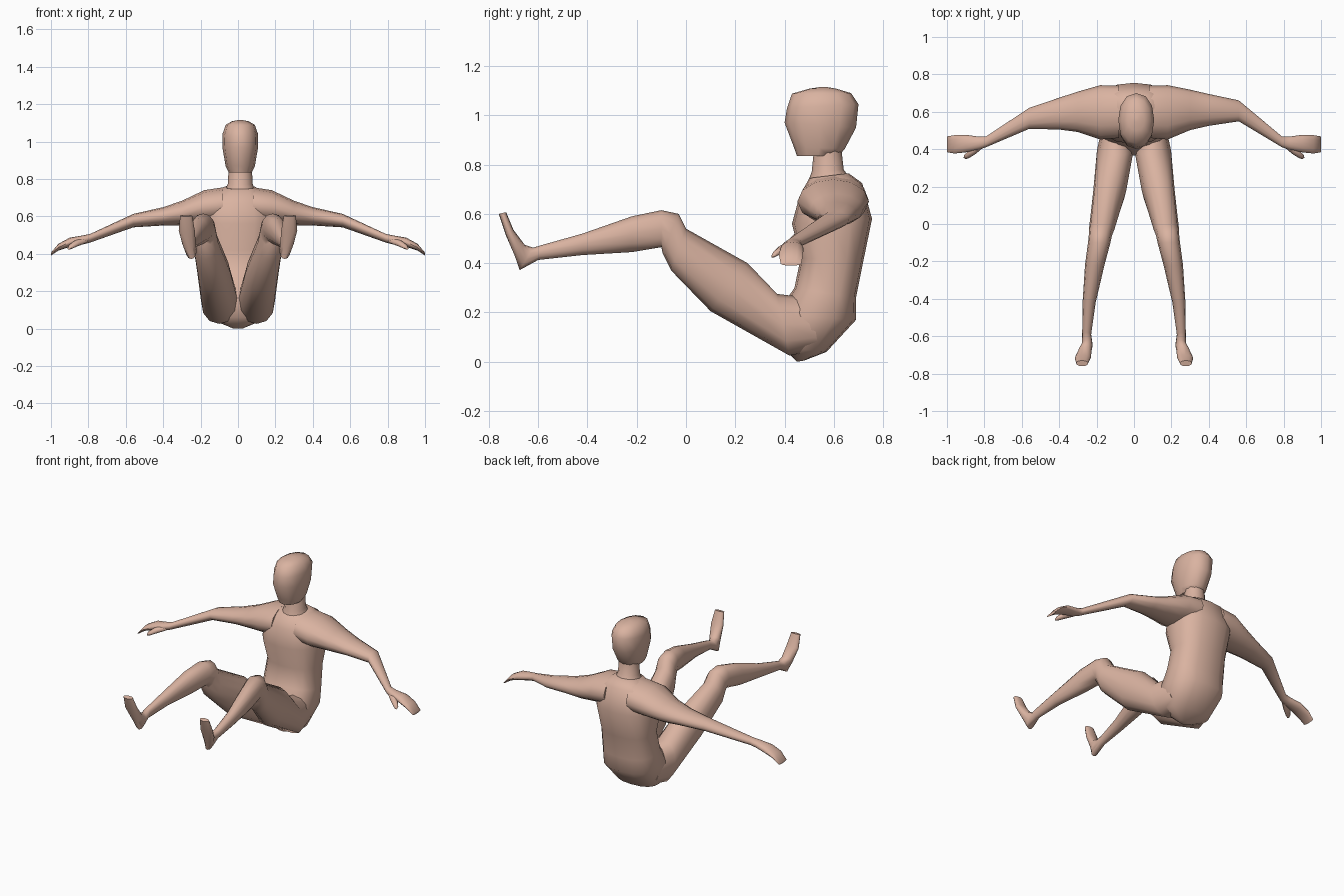
import bpy, bmesh
from math import cos, sin, pi, copysign, radians
from mathutils import Vector

skin = bpy.data.materials.new("skin")
skin.diffuse_color = (0.70, 0.45, 0.355, 1)


def loft(name, rings, sides=12, power=2.0, mirror=False):
    """Skin closed rings given as (centre, u half-axis, v half-axis)."""
    bm = bmesh.new()
    loops = []
    for c, u, v in rings:
        loop = []
        for i in range(sides):
            a = 2 * pi * i / sides
            s = copysign(abs(cos(a)) ** (2 / power), cos(a))
            t = copysign(abs(sin(a)) ** (2 / power), sin(a))
            loop.append(bm.verts.new(Vector(c) + Vector(u) * s + Vector(v) * t))
        loops.append(loop)
    for a, b in zip(loops, loops[1:]):
        for i in range(sides):
            j = (i + 1) % sides
            bm.faces.new((a[i], a[j], b[j], b[i]))
    bm.faces.new(loops[0])
    bm.faces.new(loops[-1])
    bmesh.ops.recalc_face_normals(bm, faces=bm.faces)
    me = bpy.data.meshes.new(name)
    bm.to_mesh(me)
    bm.free()
    ob = bpy.data.objects.new(name, me)
    bpy.context.collection.objects.link(ob)
    me.materials.append(skin)
    if mirror:
        ob.modifiers.new("mirror", 'MIRROR').use_mirror_merge = False
    bpy.ops.object.select_all(action='DESELECT')
    ob.select_set(True)
    bpy.context.view_layer.objects.active = ob
    bpy.ops.object.shade_smooth_by_angle(angle=radians(60))
    return ob


def side_ring(y1, z1, y2, z2, cx, hw):
    """Ring spanning two side-view points, with half width hw along x."""
    return ((cx, (y1 + y2) / 2, (z1 + z2) / 2), (hw, 0, 0),
            (0, (y1 - y2) / 2, (z1 - z2) / 2))


def arm_ring(x, y, z, ry, rz):
    return ((x, y, z), (0, ry, 0), (0, 0, rz))


# torso, from seat to neck base (front y,z / back y,z / centre x / half width)
loft("torso", [side_ring(*r) for r in [
    (0.45, 0.00, 0.48, 0.005, 0, 0.03),
    (0.39, 0.06, 0.57, 0.04, 0, 0.145),
    (0.365, 0.19, 0.69, 0.17, 0, 0.185),
    (0.44, 0.30, 0.69, 0.26, 0, 0.18),
    (0.465, 0.42, 0.72, 0.41, 0, 0.17),
    (0.43, 0.56, 0.755, 0.58, 0, 0.195),
    (0.46, 0.67, 0.715, 0.725, 0, 0.175),
    (0.50, 0.745, 0.66, 0.765, 0.01, 0.085)]], sides=16, power=2.5)

# neck
loft("neck", [side_ring(*r) for r in [
    (0.49, 0.72, 0.67, 0.74, 0.01, 0.085),
    (0.51, 0.77, 0.64, 0.78, 0.012, 0.066),
    (0.52, 0.87, 0.63, 0.87, 0.012, 0.062)]])

# head, from jaw to crown
loft("head", [side_ring(*r) for r in [
    (0.45, 0.835, 0.62, 0.835, 0.012, 0.062),
    (0.438, 0.87, 0.645, 0.865, 0.012, 0.078),
    (0.40, 0.97, 0.69, 0.95, 0.012, 0.094),
    (0.41, 1.03, 0.70, 1.045, 0.012, 0.096),
    (0.43, 1.088, 0.67, 1.09, 0.012, 0.078),
    (0.50, 1.108, 0.61, 1.108, 0.012, 0.045),
    (0.545, 1.115, 0.57, 1.115, 0.012, 0.012)]], power=2.2)

# legs with feet (top y,z / bottom y,z / centre x / half width), mirrored
loft("legs", [side_ring(*r) for r in [
    (0.50, 0.26, 0.54, 0.05, 0.09, 0.08),
    (0.37, 0.275, 0.42, 0.025, 0.10, 0.098),
    (0.25, 0.40, 0.10, 0.205, 0.13, 0.088),
    (0.00, 0.54, -0.06, 0.37, 0.173, 0.068),
    (-0.03, 0.60, -0.095, 0.44, 0.18, 0.062),
    (-0.10, 0.615, -0.10, 0.465, 0.186, 0.06),
    (-0.22, 0.59, -0.22, 0.445, 0.21, 0.052),
    (-0.42, 0.52, -0.42, 0.433, 0.24, 0.035),
    (-0.58, 0.475, -0.60, 0.413, 0.253, 0.024),
    (-0.62, 0.463, -0.675, 0.372, 0.25, 0.029),
    (-0.655, 0.475, -0.695, 0.43, 0.262, 0.036),
    (-0.70, 0.535, -0.732, 0.515, 0.274, 0.043),
    (-0.73, 0.607, -0.76, 0.60, 0.277, 0.032)]], power=2.2, mirror=True)

# arms with hands; the two elbows bend by slightly different amounts
for side, label, bend in ((1, "left", 0.0), (-1, "right", -0.04)):
    loft(label + "_arm", [arm_ring(side * x, y, z, ry, rz) for x, y, z, ry, rz in [
        (0.08, 0.60, 0.66, 0.14, 0.095),
        (0.18, 0.597, 0.65, 0.145, 0.09),
        (0.30, 0.61 + bend / 4, 0.617, 0.108, 0.066),
        (0.40, 0.61 + bend / 2, 0.60, 0.085, 0.049),
        (0.56, 0.605 + bend, 0.577, 0.056, 0.036),
        (0.79, 0.44, 0.483, 0.029, 0.023),
        (0.83, 0.432, 0.474, 0.035, 0.024),
        (0.90, 0.43, 0.461, 0.047, 0.025),
        (0.96, 0.426, 0.435, 0.049, 0.018),
        (1.00, 0.426, 0.398, 0.042, 0.008)]])

# thumbs
loft("thumbs", [((x, y, z), (r, r * 0.6, 0), (0, 0, r)) for x, y, z, r in [
    (0.82, 0.42, 0.47, 0.016),
    (0.865, 0.385, 0.455, 0.018),
    (0.895, 0.36, 0.437, 0.013),
    (0.905, 0.35, 0.428, 0.006)]], sides=8, mirror=True)
